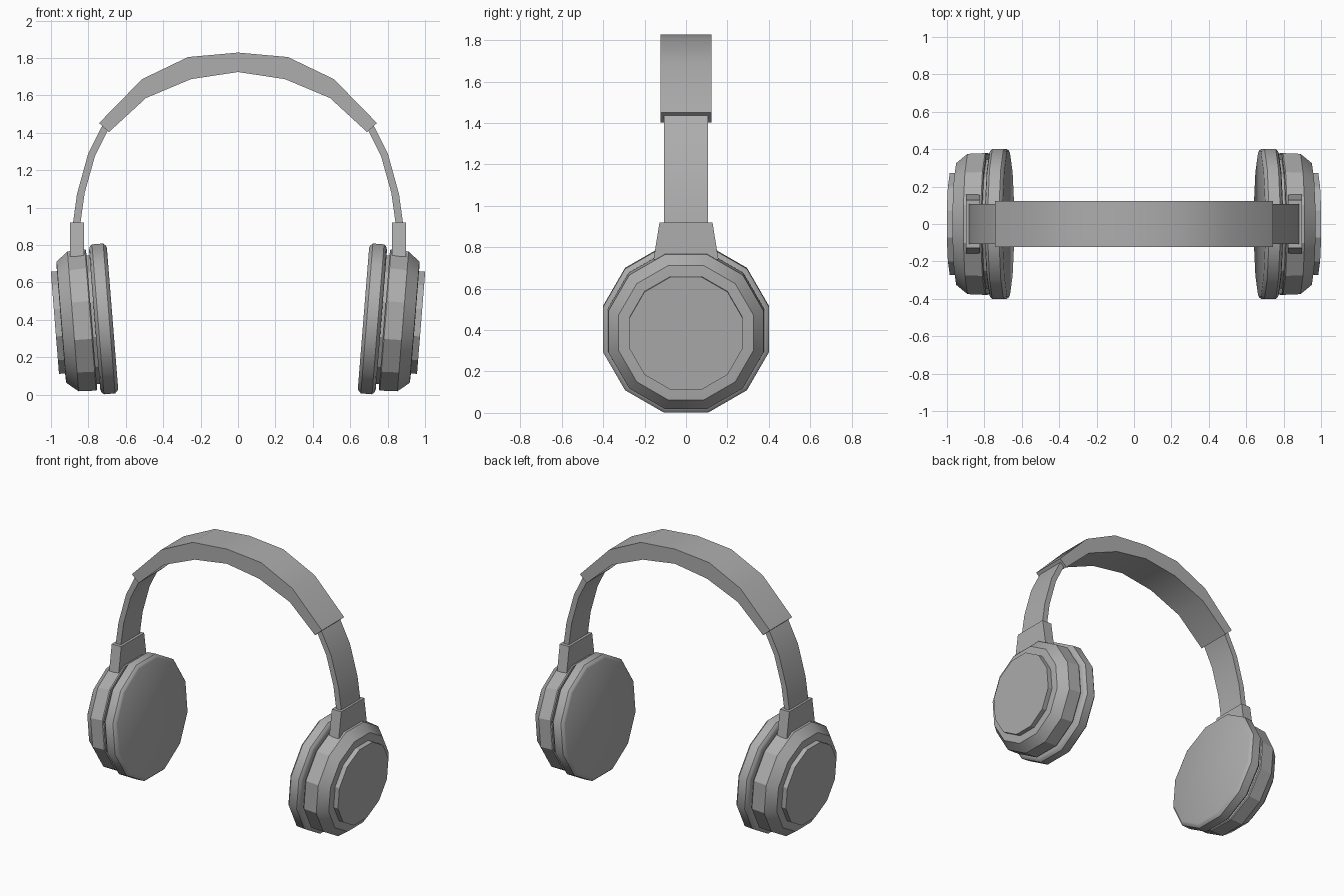
import bpy, bmesh, math
from mathutils import Vector

cube = bpy.data.objects.get("Cube")
if cube:
    bpy.data.objects.remove(cube, do_unlink=True)

grey = bpy.data.materials.new("mid grey")
grey.use_nodes = True
COLOUR = (0.42, 0.42, 0.42, 1)
grey.diffuse_color = COLOUR
grey.node_tree.nodes["Principled BSDF"].inputs["Base Color"].default_value = COLOUR

SIDES = 12
TILT = 0.08                                  # ear cups lean in at the bottom
CUP_CENTRE = Vector((0.671, 0, 0.409))       # middle of the cushion's inner face
AXIS = Vector((math.cos(TILT), 0, -math.sin(TILT)))
UP = Vector((math.sin(TILT), 0, math.cos(TILT)))


def loft(name, rings, smooth_angle):
    """Skin a closed solid through rings of equal point count."""
    bm = bmesh.new()
    loops = [[bm.verts.new(p) for p in ring] for ring in rings]
    n = len(loops[0])
    for a, b in zip(loops, loops[1:]):
        for i in range(n):
            j = (i + 1) % n
            bm.faces.new((a[i], a[j], b[j], b[i]))
    bm.faces.new(loops[0])
    bm.faces.new(loops[-1])
    bmesh.ops.recalc_face_normals(bm, faces=bm.faces)
    mesh = bpy.data.meshes.new(name)
    bm.to_mesh(mesh)
    bm.free()
    mesh.materials.append(grey)
    obj = bpy.data.objects.new(name, mesh)
    bpy.context.collection.objects.link(obj)
    bpy.ops.object.select_all(action='DESELECT')
    obj.select_set(True)
    bpy.context.view_layer.objects.active = obj
    bpy.ops.object.shade_smooth_by_angle(angle=math.radians(smooth_angle))
    return obj


def disc(name, profile, side, smooth_angle=25):
    """Twelve-sided turned part; profile = (depth along axis, flat-side radius)."""
    rings = []
    for depth, apothem in profile:
        r = apothem / math.cos(math.pi / SIDES)
        ring = []
        for i in range(SIDES):
            t = 2 * math.pi * (i + 0.5) / SIDES
            p = CUP_CENTRE + AXIS * depth + UP * (r * math.cos(t))
            ring.append((side * p.x, r * math.sin(t), p.z))
        rings.append(ring)
    return loft(name, rings, smooth_angle)


def strap(name, outer, inner, half_width, side=1):
    """Band with a rectangular section between two (x, z) paths."""
    rings = []
    for (ox, oz), (ix, iz) in zip(outer, inner):
        w = half_width
        rings.append([(side * ox, -w, oz), (side * ox, w, oz),
                      (side * ix, w, iz), (side * ix, -w, iz)])
    return loft(name, rings, 29)


def both_halves(path):
    return [(-x, z) for x, z in reversed(path[1:])] + path


# Padded top of the headband
top_outer = [(0, 1.829), (0.267, 1.805), (0.513, 1.687), (0.743, 1.452)]
top_inner = [(0, 1.725), (0.251, 1.687), (0.492, 1.586), (0.69, 1.404)]
strap("headband_pad", both_halves(top_outer), both_halves(top_inner), 0.124)

# Sliding arms, running from inside the pad to inside the brackets
arm_outer = [(0.69, 1.49), (0.73, 1.43), (0.802, 1.286), (0.861, 1.072), (0.882, 0.92), (0.886, 0.85)]
arm_inner = [(0.655, 1.47), (0.698, 1.41), (0.765, 1.275), (0.82, 1.078), (0.842, 0.92), (0.846, 0.85)]

# Turned profiles of the ear cup parts
cushion = [(0, 0.378), (0.005, 0.39), (0.018, 0.402), (0.078, 0.402), (0.091, 0.39), (0.096, 0.373)]
neck = [(0.08, 0.345), (0.13, 0.345)]
shell = [(0.112, 0.374), (0.118, 0.379), (0.212, 0.375), (0.274, 0.325), (0.276, 0.30)]
cap = [(0.26, 0.274), (0.309, 0.274)]

for label, side in (("left", 1), ("right", -1)):
    strap(label + "_arm", arm_outer, arm_inner, 0.106, side)
    disc(label + "_cushion", cushion, side, 40)
    disc(label + "_cushion_neck", neck, side)
    disc(label + "_cup_shell", shell, side)
    disc(label + "_cup_cap", cap, side)
    # Flared bracket joining arm and cup
    bracket = [[(side * x, y * w, z) for x, y in ((0.824, -1), (0.898, -1), (0.898, 1), (0.824, 1))]
               for w, z in ((0.157, 0.74), (0.128, 0.92))]
    loft(label + "_bracket", bracket, 25)
